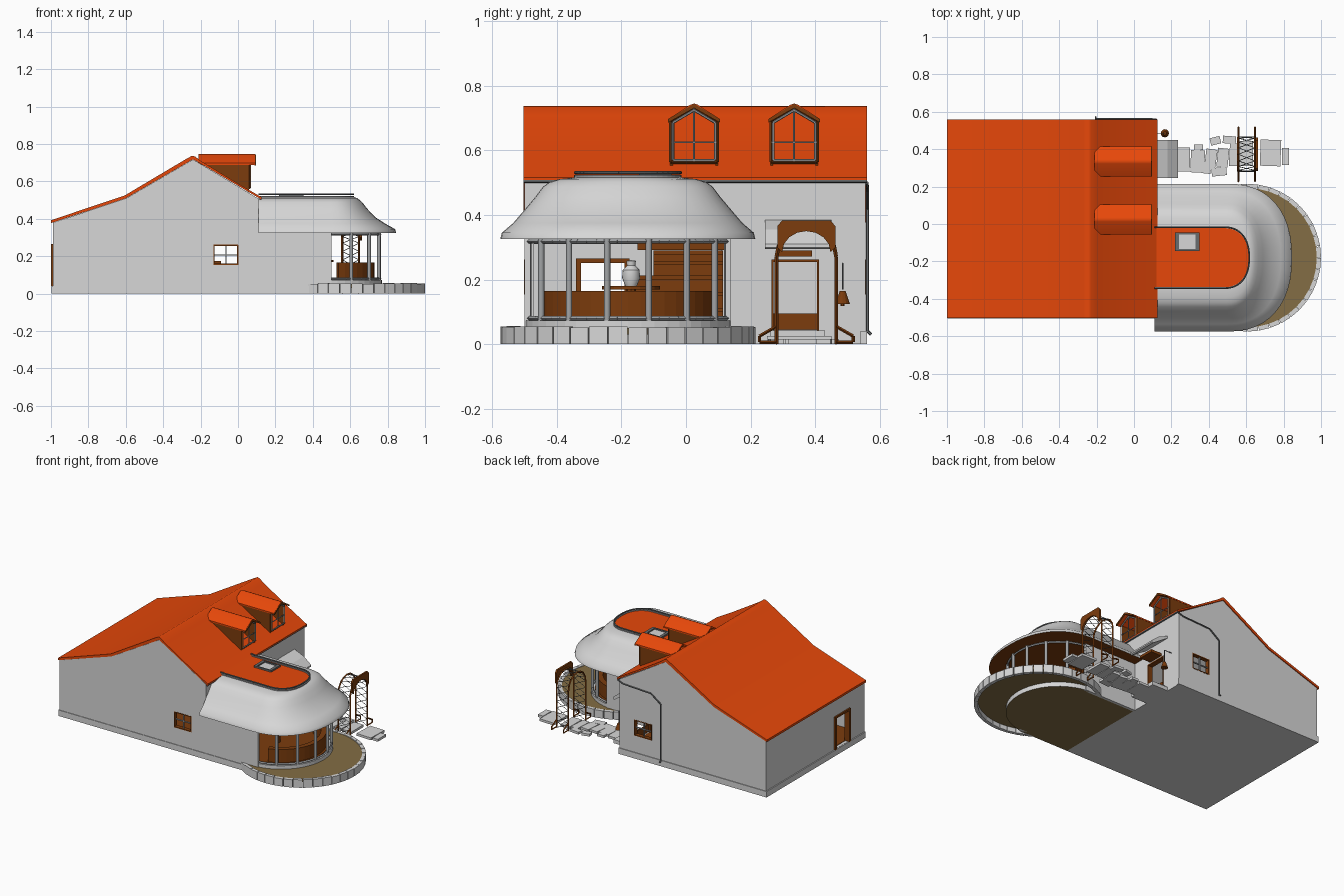
import bpy, bmesh, math, random
from mathutils import Vector, Matrix

if "Cube" in bpy.data.objects:
    bpy.data.objects.remove(bpy.data.objects["Cube"])
random.seed(4)

def mat(name, r, g, b):
    m = bpy.data.materials.new(name)
    m.diffuse_color = (r, g, b, 1)
    m.use_nodes = True
    m.node_tree.nodes["Principled BSDF"].inputs["Base Color"].default_value = m.diffuse_color
    return m

WALL = mat("pale_plaster", .68, .68, .68)
ROOF = mat("orange_tile", .82, .066, .003)
WOOD = mat("brown_wood", .20, .045, .004)
TAN = mat("tan_paving", .23, .155, .058)
FRAME = mat("grey_metal", .36, .37, .38)
DARK = mat("dark_metal", .14, .15, .155)
CY = -.18  # centre line of the garden room

def box(bm, x0, x1, y0, y1, z0, z1):
    m = Matrix.Translation(((x0+x1)/2, (y0+y1)/2, (z0+z1)/2)) @ Matrix.Diagonal((x1-x0, y1-y0, z1-z0, 1))
    bmesh.ops.create_cube(bm, size=1, matrix=m)

def rod(bm, p, q, r, n=6):
    p, q = Vector(p), Vector(q)
    d = q - p
    m = Matrix.Translation((p+q)/2) @ d.to_track_quat('Z', 'Y').to_matrix().to_4x4()
    bmesh.ops.create_cone(bm, cap_ends=True, segments=n, radius1=r, radius2=r, depth=d.length, matrix=m)

def path(bm, pts, r, n=6):
    for p, q in zip(pts, pts[1:]):
        rod(bm, p, q, r, n)

def prism(bm, pts, axis, a, b):
    put = {'x': lambda u, v, w: (w, u, v), 'y': lambda u, v, w: (u, w, v), 'z': lambda u, v, w: (u, v, w)}[axis]
    lo, hi = ([bm.verts.new(put(u, v, w)) for u, v in pts] for w in (a, b))
    bm.faces.new(lo)
    bm.faces.new(hi[::-1])
    for i in range(len(pts)):
        j = (i+1) % len(pts)
        bm.faces.new((lo[i], hi[i], hi[j], lo[j]))

def make(name, bm, *mats):
    bmesh.ops.recalc_face_normals(bm, faces=bm.faces)
    me = bpy.data.meshes.new(name)
    bm.to_mesh(me)
    bm.free()
    for m in mats:
        me.materials.append(m)
    ob = bpy.data.objects.new(name, me)
    bpy.context.collection.objects.link(ob)
    return ob

def build(name, m, fn, *calls):
    bm = bmesh.new()
    for c in calls:
        fn(bm, *c)
    return make(name, bm, m)

def smooth(ob, deg=35):
    bpy.ops.object.select_all(action='DESELECT')
    ob.select_set(True)
    bpy.context.view_layer.objects.active = ob
    bpy.ops.object.shade_smooth_by_angle(angle=math.radians(deg))

def upath(h, xe, cx, p=2, n=24, x0=.11):
    """U-shaped outline: straight sides from the house, rounded end."""
    pts = [(x0, CY-h)]
    for i in range(n+1):
        a = -math.pi/2 + math.pi*i/n
        c, s = max(math.cos(a), 0), math.sin(a)
        pts.append((cx + (xe-cx)*c**(2/p), CY + h*math.copysign(abs(s)**(2/p), s)))
    return pts + [(x0, CY+h)]

# hollow house shell with window, door and garden-room openings
house = build("house_walls", WALL, prism, ([(-.99, 0), (.11, 0), (.11, .507), (-.24, .717), (-.6, .508), (-.99, .379)], 'y', -.5, .555))
cuts = [build("cut_inside", WALL, prism, ([(-.97, .04), (.085, .04), (.085, .49), (-.24, .69), (-.6, .48), (-.97, .355)], 'y', -.475, .53))]
for c in [(-.13, 0, -.6, .7, .155, .26), (-1.1, -.9, -.33, -.185, .041, .26),
          (.05, .2, -.47, .11, .075, .31), (.05, .2, .268, .408, .045, .26)]:
    cuts.append(build("cut_opening", WALL, box, c))
for c in cuts:
    c.hide_render = True
    md = house.modifiers.new("cut", 'BOOLEAN')
    md.object, md.solver = c, 'EXACT'
dg = bpy.context.evaluated_depsgraph_get()
cutmesh = bpy.data.meshes.new_from_object(house.evaluated_get(dg))
house.modifiers.clear()
house.data = cutmesh
for c in cuts:
    bpy.data.objects.remove(c)
build("plinth", WALL, box, (-.997, -.97, -.504, .56, 0, .04), (-.97, .48, -.504, -.48, 0, .04), (-.97, .115, .54, .56, 0, .04))
build("house_floor", WOOD, box, (-.97, .085, -.475, .53, .04, .044))

# main roof, softly shaded over the ridge
smooth(build("main_roof", ROOF, prism, ([(-1, .377), (-.6, .509), (-.24, .718), (.125, .503), (.125, .516), (.0, .588), (-.2, .71),
             (-.23, .733), (-.245, .737), (-.27, .724), (-.605, .525), (-1, .392)], 'y', -.503, .56)), 45)
build("roof_gutter", DARK, rod, ((.12, -.503, .505), (.12, .56, .505), .006))
build("rain_pipe", DARK, path, ([(.12, .56, .5), (.08, .562, .485), (-.13, .562, .475), (-.205, .562, .42),
                                 (-.205, .562, .04), (-.205, .573, .03)], .005))

# dormers
for i, y in enumerate((.025, .335)):
    n = str(i+1)
    build("dormer_roof_"+n, ROOF, prism, ([(y-.08, .688), (y, .733), (y+.08, .688), (y+.08, .697), (y+.012, .741), (y, .745), (y-.012, .741), (y-.08, .697)], 'x', -.21, .092))
    smooth(bpy.data.objects["dormer_roof_"+n], 50)
    side = [(.06, .54), (.06, .692), (-.18, .692)]
    build("dormer_sides_"+n, WOOD, prism, (side, 'y', y-.074, y-.066), (side, 'y', y+.066, y+.074))
    chevron = [(y-.08, .686), (y, .731), (y+.08, .686), (y+.08, .697), (y, .744), (y-.08, .697)]
    build("dormer_bargeboard_"+n, WOOD, prism, (chevron, 'x', .088, .096))
    gable = [(y-.071, .564), (y+.071, .564), (y+.071, .69), (y, .732), (y-.071, .69)]
    loop = gable + gable[:1]
    build("dormer_frame_"+n, WOOD, path, ([(.062, a, b) for a, b in loop], .006, 4))
    inner = [(.066, y+(a-y)*.92, .635+(b-.635)*.92) for a, b in loop]
    build("dormer_muntins_"+n, FRAME, path, (inner, .004), ([(.066, y, .565), (.066, y, .73)], .003),
          ([(.066, y-.07, .625), (.066, y+.07, .625)], .003))

# side windows: wooden reveals with thin grey bars
for n, y in (("front", -.488), ("back", .543)):
    bm = bmesh.new()
    for x in (-.1285, -.0015):
        box(bm, x-.003, x+.003, y-.0135, y+.0135, .154, .261)
    for z in (.1565, .2585):
        box(bm, -.131, .001, y-.0135, y+.0135, z-.003, z+.003)
    make(n+"_window_frame", bm, WOOD)
    build(n+"_window_bars", FRAME, box, (-.068, -.062, y-.004, y+.004, .157, .258), (-.128, -.002, y-.004, y+.004, .204, .21))

# doors
build("back_door_frame", WOOD, box, (-1, -.965, -.34, -.325, .04, .265), (-1, -.965, -.19, -.175, .04, .265), (-1, -.965, -.34, -.175, .252, .265))
build("entry_door_frame", WOOD, box, (.08, .115, .264, .271, .04, .262), (.08, .115, .405, .412, .04, .262), (.08, .115, .264, .412, .255, .262),
      (.092, .1, .27, .405, .045, .095), (.11, .19, .285, .39, .272, .29))
build("entry_canopy", WALL, prism, ([(.11, .37), (.225, .295), (.235, .3), (.235, .31), (.18, .355), (.11, .385)], 'y', .245, .45))
build("entry_step", WALL, box, (.11, .23, .25, .45, 0, .025), (.11, .17, .26, .43, .02, .042))

# hanging bell beside the door
build("bell_bracket", DARK, path, ([(.11, .485, .25), (.165, .485, .25), (.165, .485, .17)], .0025))
bm = bmesh.new()
bmesh.ops.create_cone(bm, cap_ends=True, segments=12, radius1=.022, radius2=.009, depth=.04, matrix=Matrix.Translation((.165, .485, .145)))
rod(bm, (.165, .485, .118), (.165, .485, .135), .006)
make("hanging_bell", bm, WOOD)

# flared garden-room roof, lofted from U-shaped rows
bm = bmesh.new()
rows = []
for z, h, xe in [(.325, .395, .845), (.345, .39, .84), (.375, .355, .785), (.41, .325, .732), (.455, .287, .69),
                 (.487, .263, .665), (.502, .242, .648), (.511, .212, .636), (.516, .165, .62)]:
    rows.append([bm.verts.new((x, y, z)) for x, y in upath(h, xe, .49 + (h-.165)*.06, 2.3)])
for a, b in zip(rows, rows[1:]):
    for i in range(len(a)-1):
        bm.faces.new((a[i], a[i+1], b[i+1], b[i]))
    bm.faces.new((a[-1], a[0], b[0], b[-1]))
bm.faces.new(rows[0][::-1]).material_index = 1
bm.faces.new(rows[-1])
smooth(make("garden_room_roof", bm, WALL, WOOD), 50)
build("flat_roof_panel", ROOF, prism, (upath(.16, .613, .48, 2.3), 'z', .51, .519))
build("roof_curb", FRAME, prism, (upath(.166, .621, .485, 2.3) + upath(.158, .612, .48, 2.3)[::-1], 'z', .51, .523))
build("roof_rail", DARK, path, ([(x, y, .531) for x, y in upath(.163, .616, .483, 2.3)], .005))

# skylight
build("skylight_frame", DARK, box, (.22, .35, -.145, -.135, .51, .53), (.22, .35, -.055, -.045, .51, .53),
      (.22, .24, -.135, -.055, .51, .53), (.33, .35, -.135, -.055, .51, .53))
build("skylight_glass", WALL, box, (.24, .33, -.135, -.055, .514, .522))

# garden-room floor (paving underneath), side walls and glazing
bm = bmesh.new()
prism(bm, upath(.32, .77, .45), 'z', 0, .073)
bmesh.ops.recalc_face_normals(bm, faces=bm.faces)
for f in bm.faces:
    f.material_index = int(f.normal.z < -.9)
make("garden_room_base", bm, WALL, TAN)
build("garden_room_floor", WOOD, prism, (upath(.295, .745, .45), 'z', .07, .076))
build("garden_room_sides", WALL, box, (.1, .5, -.5, -.482, 0, .33), (.1, .5, .122, .14, 0, .33))
bm = bmesh.new()
arc = [(.45+.31*math.cos(a), CY+.31*math.sin(a)) for a in (math.radians(d) for d in range(-84, 85, 6))]
for z in (.08, .318):
    path(bm, [(x, y, z) for x, y in arc], .007, 4)
for d in (-84, -60, -36, -12, 12, 36, 60, 84):
    a = math.radians(d)
    x, y = .45+.31*math.cos(a), CY+.31*math.sin(a)
    rod(bm, (x, y, .073), (x, y, .328), .010, 8)
smooth(make("glazing_columns", bm, FRAME), 50)

# furniture inside
bench = [(.45+r*math.cos(math.radians(d)), CY+r*math.sin(math.radians(d)))
         for r, ds in ((.28, range(-72, 73, 8)), (.245, range(72, -73, -8))) for d in ds]
build("curved_bench", WOOD, prism, (bench, 'z', .075, .165))
build("shelf_unit", WOOD, box, (.12, .13, -.10, .115, .075, .28), (.12, .13, -.17, .115, .075, .2),
      *[(.12, .19, -.17 if z < .21 else -.1, .115, z, z+.012) for z in (.1, .15, .2, .245, .278)])
build("ceiling_beam", WOOD, box, (.2, .22, -.15, .12, .292, .312))
build("house_counter", WOOD, box, (-.3, -.09, .05, .25, .044, .175))
build("round_table", WOOD, rod, ((.42, -.17, .17), (.42, -.17, .18), .09, 20), ((.42, -.17, .07), (.42, -.17, .17), .015, 8))
bm = bmesh.new()
jar = [(0, .18), (.018, .18), (.028, .205), (.026, .23), (.013, .243), (.015, .258), (0, .26)]
vs = [bm.verts.new((.42+r, -.17, z)) for r, z in jar]
es = [bm.edges.new(e) for e in zip(vs, vs[1:])]
bmesh.ops.spin(bm, geom=vs+es, cent=(.42, -.17, 0), axis=(0, 0, 1), angle=math.tau, steps=16)
bmesh.ops.remove_doubles(bm, verts=bm.verts, dist=.0005)
smooth(make("jar", bm, WALL))

# round patio with a stone border
PX, PR = .605, .395
build("patio_paving", TAN, rod, ((PX, CY, .03), (PX, CY, .05), PR-.02, 48))
bm = bmesh.new()
for i in range(40):
    a0, a1 = math.tau*(i+.03)/40, math.tau*(i+.97)/40
    if PX + PR*math.cos((a0+a1)/2) < .36:
        continue
    prism(bm, [(PX+r*math.cos(a), CY+r*math.sin(a)) for r, a in ((PR, a0), (PR, a1), (PR-.023, a1), (PR-.023, a0))],
          'z', 0, .053+random.uniform(-.002, .003))
make("patio_border", bm, WALL)

# stepping stones
bm = bmesh.new()
for x, y, w, d, r in [(.265, .345, .07, .13, 0), (.34, .335, .075, .12, -3), (.41, .345, .06, .11, -8), (.345, .41, .05, .03, 0),
                      (.475, .355, .06, .10, -6), (.535, .37, .05, .12, -3), (.435, .445, .055, .04, 14), (.51, .45, .07, .04, -4),
                      (.455, .28, .08, .045, 6), (.385, .285, .05, .03, -6), (.60, .375, .07, .13, 0), (.73, .38, .11, .14, -2), (.81, .36, .04, .09, 0)]:
    m = Matrix.Translation((x, y, .008)) @ Matrix.Rotation(math.radians(r), 4, 'Z') @ Matrix.Diagonal((w, d, .016, 1))
    bmesh.ops.create_cube(bm, size=1, matrix=m)
make("stepping_stones", bm, WALL)

# garden arch with lattice
AY, AR = .3725, .0925
prof = [(AY-AR, z) for z in (0, .045, .09, .135, .18, .225)]
prof += [(AY-AR*math.cos(a), .27+AR*math.sin(a)) for a in (math.pi*i/8 for i in range(9))]
prof += [(2*AY-y, z) for y, z in prof[:6][::-1]]
bm = bmesh.new()
for x in (.558, .647):
    path(bm, [(x, y, z) for y, z in prof], .006, 4)
    for s in (-1, 1):
        path(bm, [(x, AY+s*AR, .055), (x, AY+s*.145, .025), (x, AY+s*.145, .006), (x, AY+s*AR, .006)], .005, 4)
top = [(AY-.09, .30), (AY-.09, .365), (AY-.075, .383), (AY+.075, .383), (AY+.09, .365), (AY+.09, .30)]
top += [(AY+.075*math.cos(a), .285+.065*math.sin(a)) for a in (math.pi*i/8 for i in range(9))]
prism(bm, top, 'x', .65, .662)
make("garden_arch", bm, WOOD)
bm = bmesh.new()
for (y0, z0), (y1, z1) in zip(prof, prof[1:]):
    rod(bm, (.558, y0, z0), (.647, y1, z1), .0018, 4)
    rod(bm, (.647, y0, z0), (.558, y1, z1), .0018, 4)
make("arch_lattice", bm, DARK)
